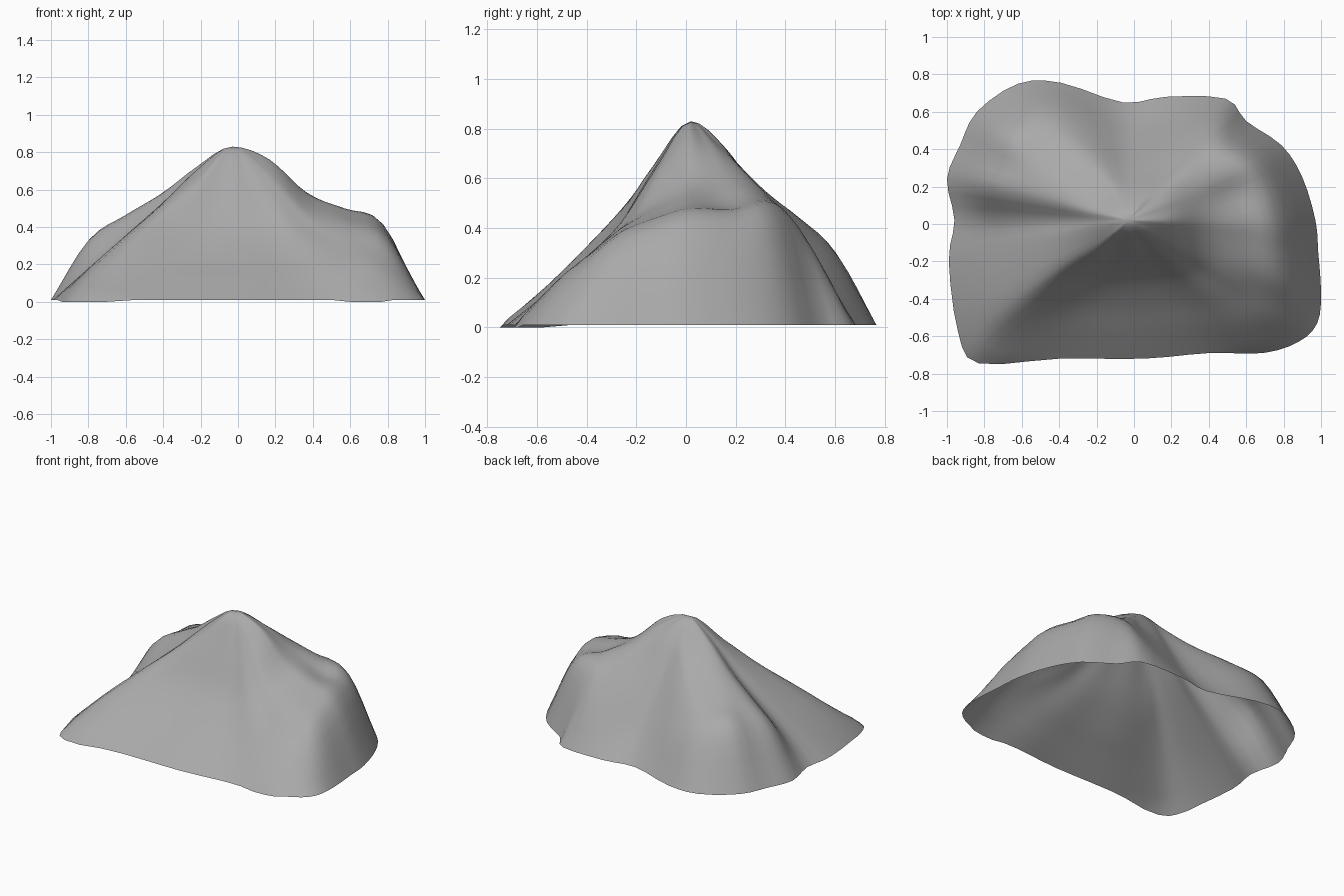
import bpy
import math
from mathutils import Vector

cube = bpy.data.objects.get("Cube")
if cube:
    bpy.data.objects.remove(cube, do_unlink=True)

SUMMIT = Vector((-.03, .02, .83))
RIM_HEIGHT = .01
SIDE_STEPS = 3      # cuts between neighbouring spurs
SLOPE_STEPS = 4     # cuts between neighbouring contour levels

# Spurs and gullies, counter-clockwise: foot x, foot y, then four heights going downhill
SPURS = [
    (.97, .02, .76, .58, .50, .42),
    (.90, .25, .75, .60, .49, .42),
    (.79, .42, .75, .62, .53, .44),
    (.60, .55, .74, .63, .52, .40),
    (.49, .67, .73, .56, .42, .26),
    (.17, .68, .73, .55, .36, .17),
    (-.06, .65, .73, .55, .36, .18),
    (-.39, .755, .70, .55, .40, .24),
    (-.62, .75, .68, .55, .44, .30),
    (-.84, .60, .69, .56, .46, .37),
    (-.93, .42, .71, .58, .47, .34),
    (-1, .24, .72, .57, .45, .32),
    (-.96, .02, .71, .52, .36, .20),
    (-.99, -.20, .70, .52, .35, .18),
    (-.94, -.58, .67, .51, .36, .20),
    (-.83, -.745, .65, .43, .28, .14),
    (-.40, -.72, .64, .41, .25, .13),
    (.05, -.72, .64, .40, .25, .13),
    (.40, -.69, .64, .41, .26, .14),
    (.69, -.69, .64, .42, .28, .16),
    (.88, -.63, .65, .43, .31, .20),
    (.98, -.53, .67, .46, .36, .24),
    (1, -.37, .70, .50, .42, .33),
    (.985, -.15, .74, .55, .47, .39),
]


def catmull(a, b, c, d, t):
    """Smooth curve from b to c."""
    return b + (c - a) * t / 2 + (a * 2 - b * 5 + c * 4 - d) * t * t / 2 \
        + (b * 3 - a - c * 3 + d) * t ** 3 / 2


def spur_points(spur):
    """Control points from the summit to the foot of one spur."""
    foot = Vector((spur[0], spur[1], RIM_HEIGHT))
    heights = list(spur[2:]) + [RIM_HEIGHT]
    points = [SUMMIT.copy()]
    for level, height in enumerate(heights, start=1):
        point = SUMMIT.lerp(foot, level / len(heights))
        point.z = height
        points.append(point)
    return points


def refine_slope(points):
    """Smooth line down the slope, without the summit itself."""
    start = points[1].copy()
    start.xy = SUMMIT.xy * 2 - start.xy
    end = points[-1] * 2 - points[-2]
    padded = [start] + points + [end]
    line = []
    for i in range(len(points) - 1):
        for step in range(1, SLOPE_STEPS + 1):
            line.append(catmull(*padded[i:i + 4], step / SLOPE_STEPS))
    return line


def refine_around(spurs):
    """Add smooth in-between spurs around the mountain."""
    count = len(spurs)
    result = []
    for i in range(count):
        near = [spurs[(i + k) % count] for k in (-1, 0, 1, 2)]
        for step in range(SIDE_STEPS):
            result.append([catmull(*quad, step / SIDE_STEPS) for quad in zip(*near)])
    return result


# Mountain: an open sheet of quads fanning out from the summit
lines = [refine_slope(p) for p in refine_around([spur_points(s) for s in SPURS])]
sides, rows = len(lines), len(lines[0])
verts = [SUMMIT] + [p for line in lines for p in line]
faces = []
for i in range(sides):
    here = 1 + i * rows
    there = 1 + (i + 1) % sides * rows
    faces.append((0, here, there))
    for j in range(rows - 1):
        faces.append((here + j, here + j + 1, there + j + 1, there + j))

# Slight dips of the rim at two front corners
for i in range(sides):
    foot = verts[i * rows + rows]
    for dip_x in (-.83, .66):
        if foot.y < -.5 and abs(foot.x - dip_x) < .12:
            foot.z = 0

mesh = bpy.data.meshes.new("mountain")
mesh.from_pydata([tuple(v) for v in verts], [], faces)
mesh.update()
mountain = bpy.data.objects.new("mountain", mesh)
bpy.context.collection.objects.link(mountain)

# Stone colour
stone = bpy.data.materials.new("grey stone")
stone.use_nodes = True
colour = (.4, .4, .4, 1)
stone.diffuse_color = colour
stone.node_tree.nodes["Principled BSDF"].inputs["Base Color"].default_value = colour
mesh.materials.append(stone)

# Smooth shading
bpy.context.view_layer.objects.active = mountain
mountain.select_set(True)
bpy.ops.object.shade_smooth_by_angle(angle=math.radians(60))
